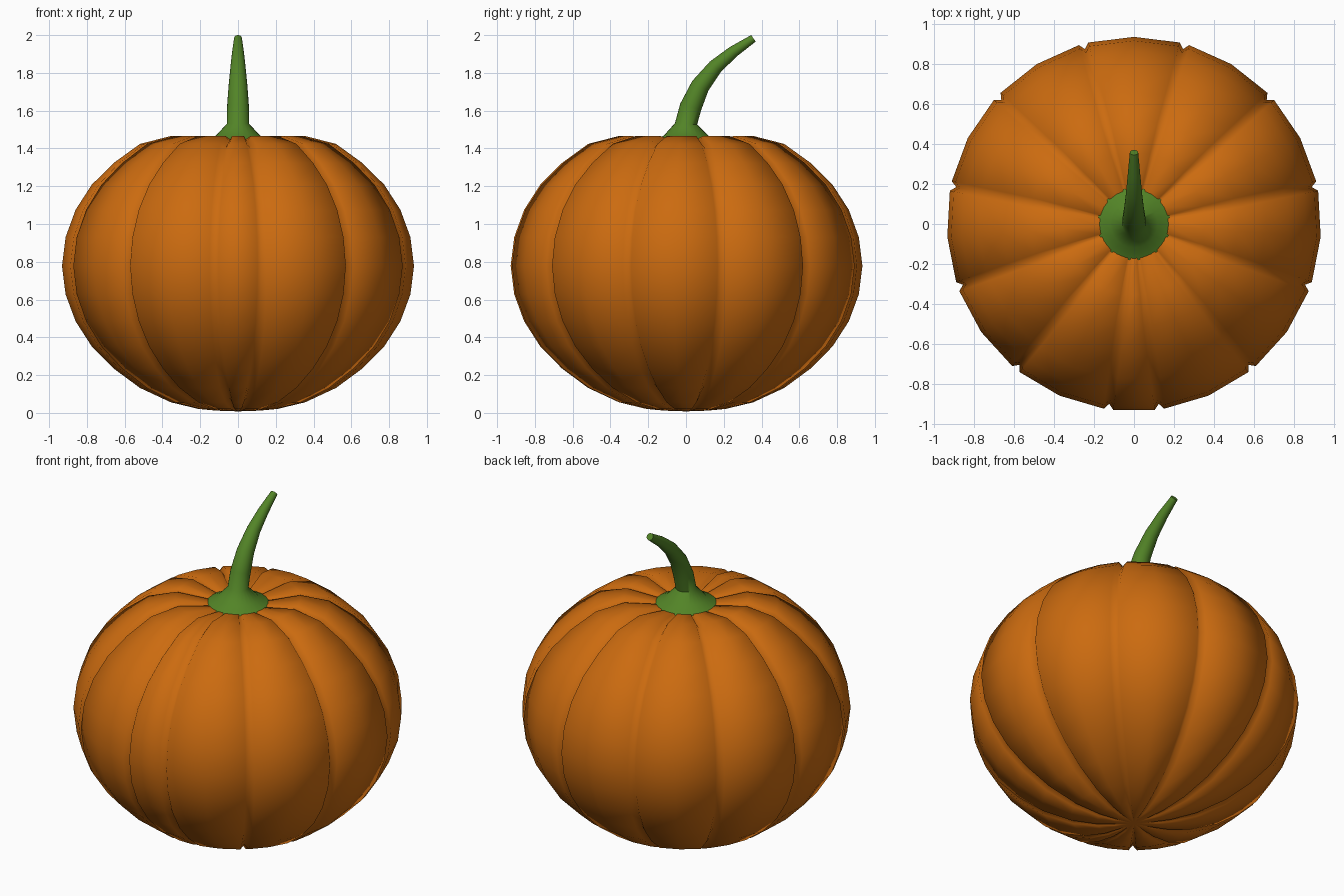
import bpy, bmesh, math
from mathutils import Vector

if "Cube" in bpy.data.objects:
    bpy.data.objects.remove(bpy.data.objects["Cube"])


def material(name, rgb):
    m = bpy.data.materials.new(name)
    m.diffuse_color = (*rgb, 1)
    m.use_nodes = True
    m.node_tree.nodes["Principled BSDF"].inputs["Base Color"].default_value = m.diffuse_color
    return m


orange = material("pumpkin orange", (0.60, 0.147, 0.005))
green = material("stem green", (0.085, 0.23, 0.02))


def loft(name, rings, start, end, mat):
    """Skin closed rings of points; start and end are pole points or None for a flat cap."""
    bm = bmesh.new()
    rows = [[bm.verts.new(p) for p in ring] for ring in rings]
    n = len(rows[0])
    for a, b in zip(rows, rows[1:]):
        for i in range(n):
            j = (i + 1) % n
            bm.faces.new((a[i], a[j], b[j], b[i]))
    for row, pole in ((rows[0], start), (rows[-1], end)):
        if pole is None:
            bm.faces.new(row)
        else:
            v = bm.verts.new(pole)
            for i in range(n):
                bm.faces.new((row[i], row[(i + 1) % n], v))
    bmesh.ops.recalc_face_normals(bm, faces=bm.faces)
    me = bpy.data.meshes.new(name)
    bm.to_mesh(me)
    bm.free()
    me.materials.append(mat)
    ob = bpy.data.objects.new(name, me)
    bpy.context.collection.objects.link(ob)
    return ob


# Pumpkin body: 23 meridians, a narrow groove on every odd one each way from the back
profile = [(0.115, 0.012), (0.21, 0.021), (0.356, 0.056), (0.52, 0.132), (0.66, 0.235),
           (0.776, 0.352), (0.862, 0.485), (0.915, 0.628), (0.934, 0.778), (0.915, 0.93),
           (0.862, 1.075), (0.776, 1.208), (0.66, 1.323), (0.52, 1.424), (0.356, 1.466),
           (0.18, 1.442), (0.09, 1.42)]
step = math.tau / 23
meridians = []                                   # (angle, groove side -1/0/1 or None)
for k in range(-11, 12):
    a = math.pi / 2 + k * step
    meridians += [(a, s) for s in (-1, 0, 1)] if k % 2 else [(a, None)]

rings = []
for i, (r, z) in enumerate(profile):
    lo, hi = profile[max(i - 1, 0)], profile[min(i + 1, len(profile) - 1)]
    t = Vector((hi[0] - lo[0], hi[1] - lo[1])).normalized()
    depth = 0.028 * min(1, r / 0.35)
    half = min(0.024 / r, 0.05)
    ring = []
    for a, side in meridians:
        rr, zz = r, z
        if side == 0:                            # groove floor sinks along the surface normal
            rr, zz = r - t.y * depth, max(0.004, z + t.x * depth)
        ang = a + (side or 0) * half
        ring.append((rr * math.cos(ang), rr * math.sin(ang), zz))
    rings.append(ring)
body = loft("pumpkin_body", rings, (0, 0, 0.008), (0, 0, 1.40), orange)
body.data.shade_smooth()

# Stem: flared base, then a tapering tube that bends towards the back
path = [(0, 1.435, 0.182, 0), (0, 1.468, 0.118, 0), (0, 1.53, 0.059, 3),
        (0.025, 1.62, 0.058, 17), (0.075, 1.73, 0.05, 32), (0.155, 1.832, 0.04, 45),
        (0.25, 1.912, 0.031, 51), (0.357, 1.983, 0.021, 55)]
sides = 24
rings = []
for y, z, r, tilt in path:
    c, s = math.cos(math.radians(tilt)), math.sin(math.radians(tilt))
    rings.append([(r * math.cos(q), y + r * math.sin(q) * c, z - r * math.sin(q) * s)
                  for q in (math.tau * i / sides for i in range(sides))])
stem = loft("stem", rings, None, None, green)
bpy.context.view_layer.objects.active = stem
stem.select_set(True)
bpy.ops.object.shade_smooth_by_angle(angle=math.radians(50))
